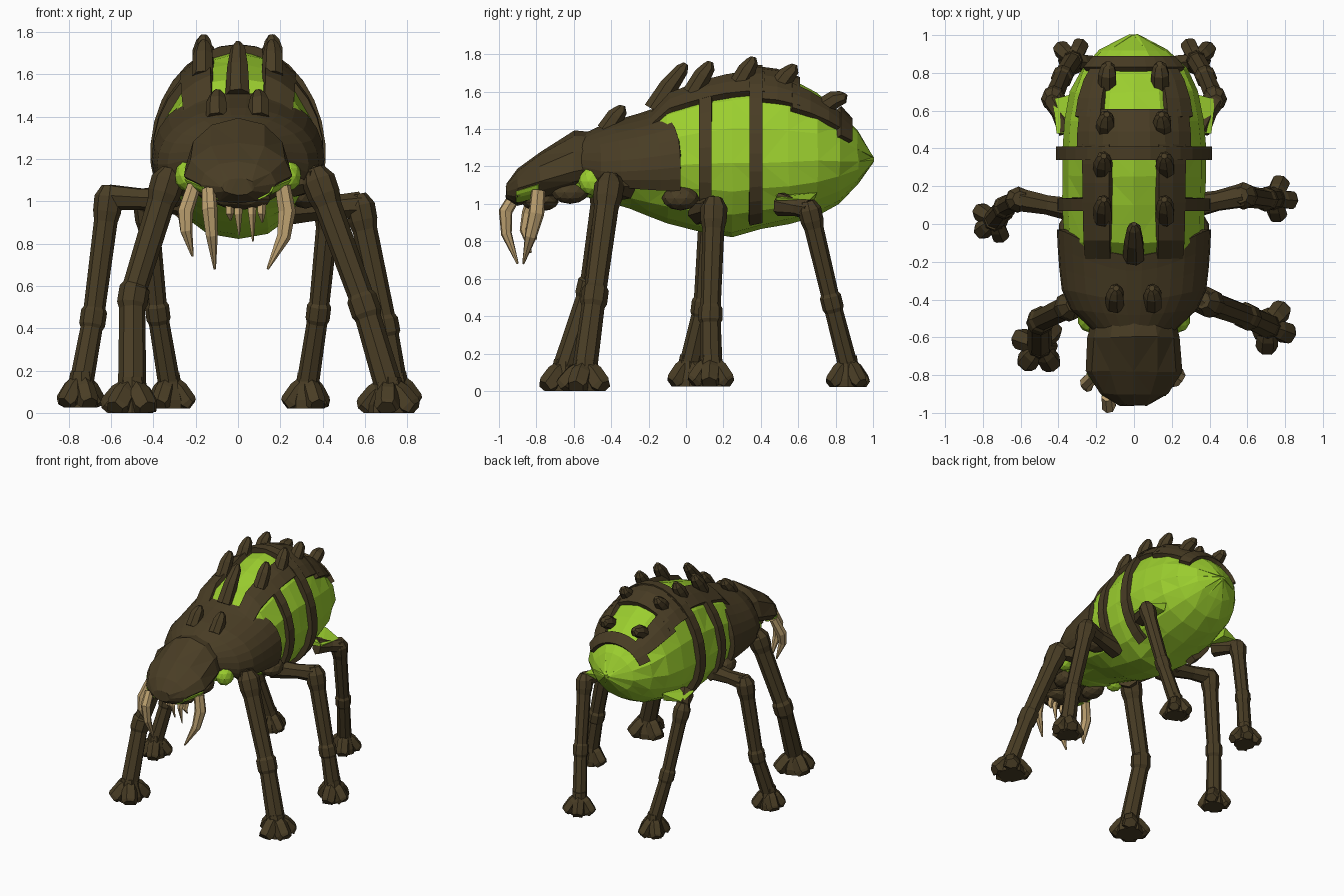
import bpy, bmesh, math, random
from mathutils import Vector, Matrix

if "Cube" in bpy.data.objects:
    bpy.data.objects.remove(bpy.data.objects["Cube"])

random.seed(4)


def material(name, rgb):
    m = bpy.data.materials.new(name)
    m.diffuse_color = (*rgb, 1)
    m.use_nodes = True
    m.node_tree.nodes["Principled BSDF"].inputs["Base Color"].default_value = m.diffuse_color
    return m


BROWN = material("dark_brown_chitin", (0.066, 0.046, 0.018))
GREEN = material("lime_green_flesh", (0.33, 0.62, 0.028))
TAN = material("tan_ivory", (0.50, 0.35, 0.16))


def make_object(name, bm, mat):
    bmesh.ops.recalc_face_normals(bm, faces=bm.faces[:])
    me = bpy.data.meshes.new(name)
    bm.to_mesh(me)
    bm.free()
    me.materials.append(mat)
    ob = bpy.data.objects.new(name, me)
    bpy.context.collection.objects.link(ob)
    return ob


def bridge(bm, rings, closed=True):
    n = len(rings[0])
    for a, b in zip(rings, rings[1:]):
        for i in range(n if closed else n - 1):
            j = (i + 1) % n
            bm.faces.new((a[i], a[j], b[j], b[i]))


# Profiles along y: y, bottom z, widest z, top z, half width
BODY = [(-.52, 1.04, 1.15, 1.28, .22), (-.3, .98, 1.17, 1.40, .33), (-.2, .94, 1.19, 1.46, .355),
        (-.1, .90, 1.2, 1.585, .37), (.1, .84, 1.22, 1.66, .375), (.25, .82, 1.22, 1.70, .38),
        (.4, .86, 1.22, 1.71, .38), (.55, .89, 1.22, 1.68, .37), (.7, .93, 1.23, 1.60, .34),
        (.82, 1.0, 1.23, 1.50, .28), (.92, 1.1, 1.23, 1.39, .18), (1.0, 1.22, 1.24, 1.25, .02)]
HEAD = [(-.46, 1.10, 1.2, 1.38, .21), (-.6, 1.07, 1.17, 1.39, .245), (-.78, 1.02, 1.12, 1.28, .255),
        (-.9, .99, 1.08, 1.19, .18), (-.96, 1.03, 1.07, 1.11, .08)]
COLLAR = [(-.56, 1.08, 1.2, 1.37, .22), (-.5, 1.02, 1.18, 1.40, .29), (-.41, .98, 1.17, 1.44, .375),
          (-.2, .92, 1.18, 1.50, .40), (0, .87, 1.2, 1.58, .41)]


def surface(prof, y, deg, off=0.0):
    """Point on a lofted oval; deg 0 is +x, 90 is up."""
    for p, q in zip(prof, prof[1:]):
        if min(p[0], q[0]) <= y <= max(p[0], q[0]):
            t = (y - p[0]) / (q[0] - p[0])
            zb, zc, zt, w = (a + (b - a) * t for a, b in zip(p[1:], q[1:]))
            break
    c, s = math.cos(math.radians(deg)), math.sin(math.radians(deg))
    h = (zt - zc) if s > 0 else (zc - zb)
    return Vector(((w + off) * c, y, zc + (h + off) * s))


def loft(name, prof, mat, sides, jitter=0.0):
    bm = bmesh.new()
    rings = []
    for p in prof:
        ring = []
        for i in range(sides):
            v = surface(prof, p[0], 360 * i / sides + 90)
            v += Vector([random.uniform(-jitter, jitter) for _ in range(3)])
            ring.append(bm.verts.new(v))
        rings.append(ring)
    bridge(bm, rings)
    bm.faces.new(rings[0])
    bm.faces.new(rings[-1])
    bmesh.ops.triangulate(bm, faces=bm.faces[:])
    return make_object(name, bm, mat)


def plate(name, prof, y0, y1, a0, a1, off=.03, thick=.06, mat=BROWN, notch=0.0):
    """Curved armour plate hugging a lofted surface; notch pulls its top rear edge forward."""
    bm = bmesh.new()
    na, ny = max(2, round(abs(a1 - a0) / 12)), max(1, round((y1 - y0) / .1))
    rings = []
    for j in range(ny + 1):
        ring = []
        for i in range(na + 1):
            a = a0 + (a1 - a0) * i / na
            end = y1 - notch * max(0, math.sin(math.radians(a))) ** 3
            ring.append(bm.verts.new(surface(prof, y0 + (end - y0) * j / ny, a, off)))
        rings.append(ring)
    bridge(bm, rings, False)
    ob = make_object(name, bm, mat)
    # make normals point outward before thickening inward
    f = ob.data.polygons[len(ob.data.polygons) // 2]
    if f.normal.dot(f.center - Vector((0, f.center.y, 1.15))) < 0:
        ob.data.flip_normals()
    mod = ob.modifiers.new("thickness", 'SOLIDIFY')
    mod.thickness, mod.offset = thick, -1
    return ob


def add_tube(bm, pts, radii, sides=7, floor=None):
    pts = [Vector(p) for p in pts]
    rings, normal = [], None
    for i, p in enumerate(pts):
        t = (pts[min(i + 1, len(pts) - 1)] - pts[max(i - 1, 0)]).normalized()
        if normal is None:
            normal = t.cross(Vector((0, 1, .1))).normalized()
        normal = (normal - t * normal.dot(t)).normalized()
        other = t.cross(normal)
        ring = []
        for k in range(sides):
            a = 2 * math.pi * k / sides
            v = p + radii[i] * (math.cos(a) * normal + math.sin(a) * other)
            if floor is not None:
                v.z = max(v.z, floor)
            ring.append(bm.verts.new(v))
        rings.append(ring)
    bridge(bm, rings)
    bm.faces.new(rings[0])
    bm.faces.new(rings[-1])


def tube(name, pts, radii, mat, sides=7):
    bm = bmesh.new()
    add_tube(bm, pts, radii, sides)
    return make_object(name, bm, mat)


def blob(name, loc, size, mat):
    bm = bmesh.new()
    bmesh.ops.create_icosphere(bm, subdivisions=2, radius=1,
                               matrix=Matrix.Translation(loc) @ Matrix.Diagonal((*size, 1)))
    return make_object(name, bm, mat)


# Abdomen, head and collar armour
loft("abdomen", BODY, GREEN, 16, .006)
loft("head", HEAD, BROWN, 12, .004)
plate("collar", COLLAR, -.56, -.03, -24, 204, 0, .05, notch=.14)
blob("throat", (0, -.5, 1.11), (.22, .16, .08), GREEN)
blob("lower_jaw", (.02, -.78, 1.01), (.14, .10, .05), BROWN)

# Cross plate and tail bar
plate("rear_hoop", BODY, .34, .41, -55, 235, .035)
plate("back_cross_plate", BODY, .37, .61, 42, 138, .03)
plate("tail_bar", BODY, .83, .89, 28, 152, .035)

for s, side in ((-1, "left"), (1, "right")):
    def mir(a):
        return a if s > 0 else 180 - a
    # Side hoop and rails along the back
    plate("front_hoop_" + side, BODY, .07, .135, mir(-40), mir(60))
    plate("back_rail_" + side, BODY, -.19, .42, mir(48), mir(71), .03)
    plate("tail_rail_" + side, BODY, .57, .86, mir(38), mir(63), .03)
    # Cheeks, lip patches and mandibles
    blob("cheek_" + side, (s * .235, -.50, 1.12), (.065, .075, .075), GREEN)
    plate("lip_" + side, HEAD, -.91, -.79, mir(-55), mir(-8), .006, .009, GREEN)
    blob("mandible_" + side, (s * .13, -.62, 1.06), (.07, .10, .06), BROWN)
    blob("hip_knob_" + side, (s * .32, -.03, 1.03), (.08, .10, .065), BROWN)
    # Thin flesh fin above the rear hip
    fin = [(s * x, y, z) for x, y, z in ((.28, .48, 1.05), (.41, .48, 1.035), (.43, .66, 1.02), (.28, .70, 1.06),
                                         (.28, .48, 1.0), (.40, .48, 1.02), (.41, .64, 1.01), (.28, .68, 1.0))]
    bm = bmesh.new()
    bmesh.ops.convex_hull(bm, input=[bm.verts.new(p) for p in fin])
    make_object("hip_fin_" + side, bm, GREEN)
    # Paired blunt back spikes: x, y, base z, rise, lean
    for i, (x, y, z, h, lean) in enumerate([(.10, -.41, 1.42, .09, .07), (.165, .05, 1.62, .125, .08),
                                            (.165, .29, 1.65, .12, .07), (.15, .50, 1.64, .09, .08),
                                            (.14, .74, 1.54, .035, .11)]):
        tube(f"back_spike_{side}_{i + 1}",
             [(s * x, y - .02, z - .03), (s * x, y + lean * .5, z + h * .55),
              (s * (x - .003), y + lean * .9, z + h * .9), (s * (x - .005), y + lean, z + h + .015)],
             [.052, .049, .036, .016], BROWN, 7)

# Centre spike
tube("centre_spike", [(0, -.17, 1.50), (0, -.09, 1.63), (0, -.02, 1.72), (0, 0, 1.75)],
     [.06, .052, .036, .014], BROWN, 7)

# Tusks and small teeth
for name, pts, r in [
        ("tusk_outer_left", [(-.21, -.80, 1.07), (-.25, -.84, .95), (-.245, -.86, .86), (-.215, -.83, .74)], .038),
        ("tusk_front_left", [(-.14, -.91, 1.05), (-.135, -.965, .96), (-.125, -.96, .84), (-.11, -.90, .68)], .038),
        ("tusk_right", [(.21, -.79, 1.07), (.23, -.80, .95), (.215, -.83, .83), (.14, -.87, .68)], .043)]:
    tube(name, pts, [r * .9, r, r * .78, .006], TAN, 7)
for i, (x, z) in enumerate([(-.04, .91), (0, .84), (.065, .81), (.11, .90)]):
    tube(f"tooth_{i + 1}", [(x, -.80, 1.0), (x, -.82, .94), (x + .005, -.80, z)], [.024, .02, .004], TAN, 5)

# Legs: hip, elbow, shin joint, ankle, limb radius, foot reach, floor height
LEGS = {
    "front_leg_left": ((-.24, -.36, 1.10), (-.33, -.43, 1.10), (-.50, -.51, .55), (-.50, -.645, .13), .067, .125, 0),
    "front_leg_right": ((.28, -.33, 1.10), (.38, -.41, 1.10), (.60, -.49, .50), (.71, -.54, .13), .067, .125, 0),
    "middle_leg_left": ((-.24, .06, 1.00), (-.61, .13, 1.02), (-.685, .09, .44), (-.74, .02, .14), .057, .098, .025),
    "middle_leg_right": ((.24, .08, .96), (.575, .15, .98), (.70, .13, .40), (.74, .135, .14), .060, .10, .025),
    "rear_leg_left": ((-.34, .50, 1.0), (-.43, .66, .97), (-.38, .78, .47), (-.325, .865, .14), .053, .10, .02),
    "rear_leg_right": ((.34, .50, 1.0), (.43, .66, .97), (.38, .78, .47), (.33, .865, .14), .053, .10, .02),
}
for name, (hip, elbow, shin, ankle, r, reach, floor) in LEGS.items():
    H, E, K, A = map(Vector, (hip, elbow, shin, ankle))
    bm = bmesh.new()
    # upper arm with a swollen elbow, then thigh, ringed joint and shin
    add_tube(bm, [H, H.lerp(E, .6), E], [r * 1.25, r * .92, r * 1.1])
    add_tube(bm, [E + (E - K) * .09, E, E.lerp(K, .12), E.lerp(K, .2), E.lerp(K, .9), E.lerp(K, .93),
                  K.lerp(A, .08), K.lerp(A, .14), A],
             [r * .7, r * 1.2, r * 1.16, r * .98, r * .9, r * 1.08, r * 1.08, r * .92, r], 8)
    # flared foot with splayed toes and flat soles
    base, up = Vector((A.x, A.y, floor)), Vector((0, 0, 1))
    add_tube(bm, [base + up * .17, base + up * .11, base + up * .04, base], [r * .9, r * 1.1, reach * .78, reach * .78], 8)
    out = math.atan2(A.y - E.y, A.x - E.x)
    for turn in (0, 72, -72, 180):
        d = Vector((math.cos(out + math.radians(turn)), math.sin(out + math.radians(turn)), 0))
        add_tube(bm, [base + up * .14, base + d * reach * .45 + up * .09, base + d * reach * .85 + up * .03,
                      base + d * reach * 1.05 + up * .015], [r * .6, r * .85, r * .9, r * .7], 6, floor)
    make_object(name, bm, BROWN)
